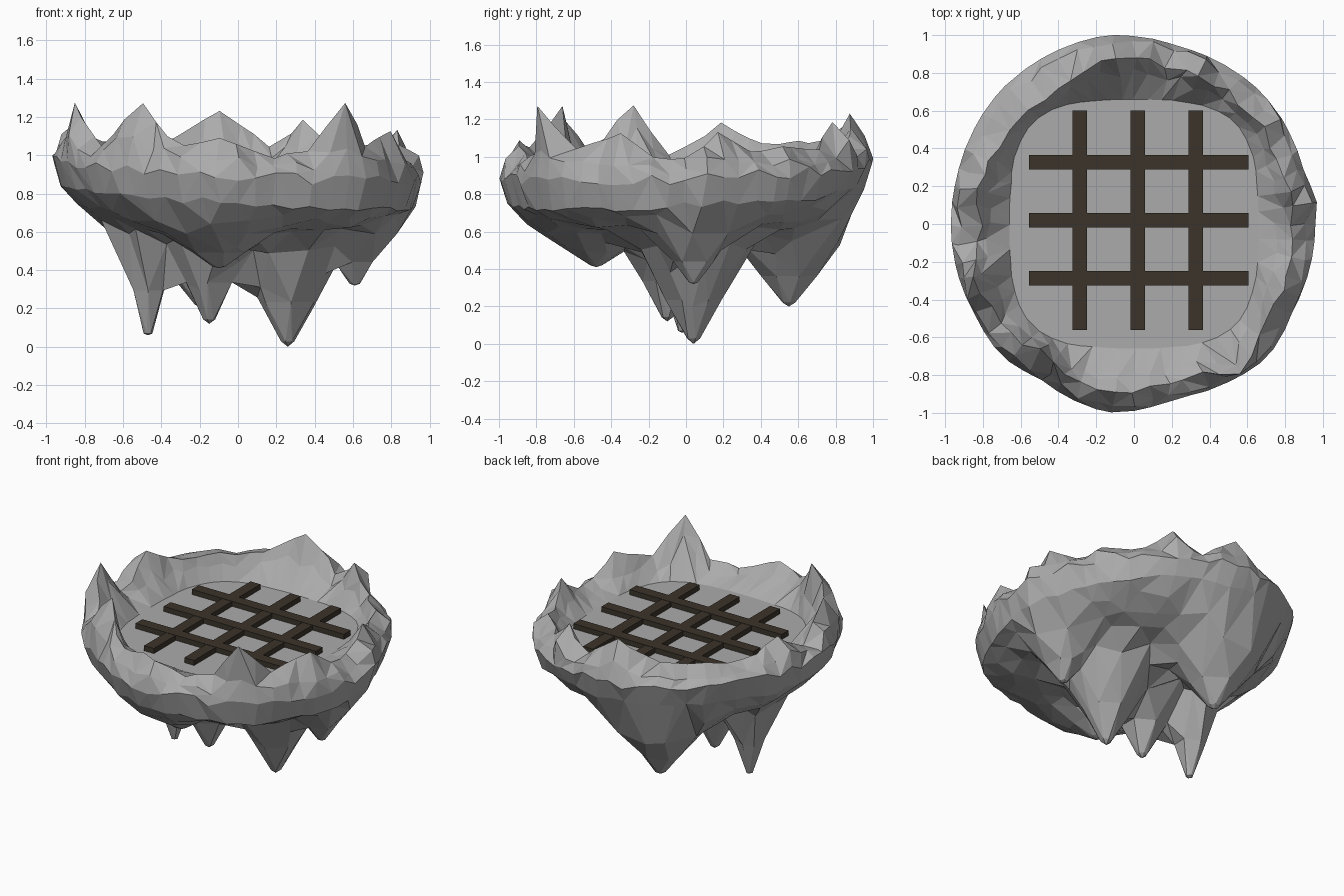
import bpy, bmesh, math, random
from mathutils import Vector
from mathutils.geometry import delaunay_2d_cdt

random.seed(4)
if "Cube" in bpy.data.objects:
    bpy.data.objects.remove(bpy.data.objects["Cube"], do_unlink=True)


def material(name, colour):
    m = bpy.data.materials.new(name)
    m.use_nodes = True
    m.diffuse_color = colour
    m.node_tree.nodes["Principled BSDF"].inputs["Base Color"].default_value = colour
    return m


def add_object(name, bm, mat):
    mesh = bpy.data.meshes.new(name)
    bm.to_mesh(mesh)
    bm.free()
    mesh.materials.append(mat)
    obj = bpy.data.objects.new(name, mesh)
    bpy.context.collection.objects.link(obj)
    return obj


def sample(knots, x):
    """Linear interpolation through (position, value) pairs."""
    for (a, u), (b, v) in zip(knots, knots[1:]):
        if a <= x <= b:
            return u + (v - u) * (x - a) / (b - a)


def jitter(amount):
    return random.uniform(-amount, amount)


def polar(radius, angle, z=0):
    return Vector((radius * math.cos(angle), radius * math.sin(angle), z))


grey_stone = material("grey stone", (0.41, 0.41, 0.41, 1))
dark_wood = material("dark wood", (0.043, 0.033, 0.023, 1))

SEGMENTS = 60
FLOOR = 0.915
ROOF = 0.59
BELT = 0.955
# rim height, rim lean and outline radius by angle in degrees
CREST = [(0, 1), (12, 1.13), (24, 1.03), (42, 1.06), (54, 1.04), (66, 1.18), (78, 1.04),
         (96, 1.23), (114, 1.08), (150, 1.07), (168, 1.18), (186, 1), (198, 1.27),
         (216, 1.03), (234, 1.28), (249, 1.04), (264, 1.09), (282, 0.98), (294, 1.02),
         (306, 1.28), (318, 1.04), (336, 1.13), (350, 0.97), (360, 1)]
LEAN = [(0, 0.88), (96, 0.88), (125, 0.8), (168, 0.86), (180, 0.84), (198, 0.92), (217, 0.88),
        (234, 0.86), (262, 0.91), (293, 0.9), (306, 0.97), (320, 0.9), (360, 0.88)]
OUTLINE = [(0, 0.96), (8, 0.98), (15, 0.94), (45, 0.97), (75, 0.97), (98, 1.01), (135, 1),
           (165, 0.97), (210, 0.97), (225, 0.99), (240, 0.96), (262, 1.01), (285, 0.95),
           (315, 1), (330, 0.96), (360, 0.96)]
# hanging spikes: x, y, tip height, steepness
SPIKES = [(-0.47, -0.02, 0.06, 3.1), (-0.15, -0.1, 0.12, 1.9), (0.26, 0.04, 0, 1.8),
          (0.61, 0.04, 0.32, 1.35), (-0.19, 0.55, 0.2, 1.25), (-0.1, -0.48, 0.41, 0.65)]


def equator_height(angle):
    return 0.93 - 0.05 * math.cos(angle) + 0.04 * math.sin(angle)


def underside_height(p):
    angle = math.atan2(p.y, p.x) % math.tau
    t = min(1, p.length / (BELT * sample(OUTLINE, math.degrees(angle))))
    belt_drop = equator_height(angle) - 0.14 - ROOF
    base = ROOF + belt_drop * t ** 5 + jitter(0.015)
    cones = [tip + steep * max(0, math.hypot(p.x - x, p.y - y) - 0.02)
             for x, y, tip, steep in SPIKES]
    return min([base] + cones)


# rock bowl: floor, inner wall, jagged rim, outer wall and belt as rings
bm = bmesh.new()
rings = [[] for _ in range(6)]
for i in range(SEGMENTS):
    a = math.tau * i / SEGMENTS
    deg = math.degrees(a)
    outer = sample(OUTLINE, deg)
    inner = 0.66 / (abs(math.cos(a)) ** 4 + abs(math.sin(a)) ** 4) ** 0.2
    top = sample(CREST, deg) + jitter(0.012)
    crest = max(outer * sample(LEAN, deg) + jitter(0.02), inner + 0.04)
    side = equator_height(a) + jitter(0.03)
    wall = 0.5 + jitter(0.18)
    profile = [(inner, FLOOR),
               (inner + (crest - inner) * (wall + 0.1), FLOOR + (top - FLOOR) * wall),
               (crest, top),
               (crest + (outer - crest) * 0.72 + jitter(0.02),
                side + (top - side) * (0.52 + jitter(0.15))),
               (outer, side),
               (outer * BELT, equator_height(a) - 0.14 + jitter(0.02))]
    for ring, (r, z) in zip(rings, profile):
        ring.append(bm.verts.new(polar(r, a + jitter(0.018), z)))
bm.faces.new(rings[0])
for low, high in zip(rings, rings[1:]):
    for i in range(SEGMENTS):
        j = (i + 1) % SEGMENTS
        a, b, c, d = low[i], low[j], high[j], high[i]
        if random.random() < 0.5:
            bm.faces.new((a, b, c))
            bm.faces.new((a, c, d))
        else:
            bm.faces.new((a, b, d))
            bm.faces.new((b, c, d))

# underside: scattered points plus rings around each spike
points = [v.co.xy for v in rings[-1]]
for x, y, tip, steep in SPIKES:
    centre = Vector((x, y))
    reach = min(0.3, (ROOF - tip) / steep + 0.02)
    points.append(centre)
    for part in (0.12, 0.5, 1):
        for k in range(6):
            spot = centre + polar(reach * part, math.tau * (k + part) / 6 + jitter(0.2)).xy
            if part < 1 or all((spot - q).length > 0.05 for q in points[SEGMENTS:]):
                points.append(spot)
for t in (0.9, 0.79, 0.66, 0.5, 0.32, 0.1):
    count = int(5 + 26 * t)
    for k in range(count):
        a = (math.tau * (k + random.random() * 0.6) / count) % math.tau
        p = polar(BELT * sample(OUTLINE, math.degrees(a)) * (t + jitter(0.02)), a).xy
        if all((p - q).length > 0.07 for q in points[SEGMENTS:]):
            points.append(p)
flat, _, tris, sources, _, _ = delaunay_2d_cdt(points, [], [list(range(SEGMENTS))], 1, 1e-5)
under = []
for p, ids in zip(flat, sources):
    if ids and min(ids) < SEGMENTS:
        under.append(rings[-1][min(ids)])
    else:
        under.append(bm.verts.new((p.x, p.y, underside_height(p))))
for tri in tris:
    bm.faces.new([under[i] for i in tri])
loose = [v for v in bm.verts if not v.link_faces]
bmesh.ops.delete(bm, geom=loose, context="VERTS")
bmesh.ops.recalc_face_normals(bm, faces=bm.faces)
add_object("rock_bowl", bm, grey_stone)


# wooden lattice lying on the floor
def bar(name, centre, size):
    bm = bmesh.new()
    bmesh.ops.create_cube(bm, size=1)
    bmesh.ops.scale(bm, vec=size, verts=bm.verts)
    bmesh.ops.translate(bm, vec=centre, verts=bm.verts)
    add_object(name, bm, dark_wood)


LENGTH, WIDTH, THICK, MID = 1.16, 0.075, 0.035, 0.02
for n in (-1, 0, 1):
    shift = MID + 0.307 * n
    z = FLOOR + THICK / 2
    bar(f"lattice_long_bar_{n + 2}", (shift, MID, z), (WIDTH, LENGTH, THICK))
    bar(f"lattice_cross_bar_{n + 2}", (MID + 0.005, shift, z + 0.002), (LENGTH, WIDTH, THICK))
